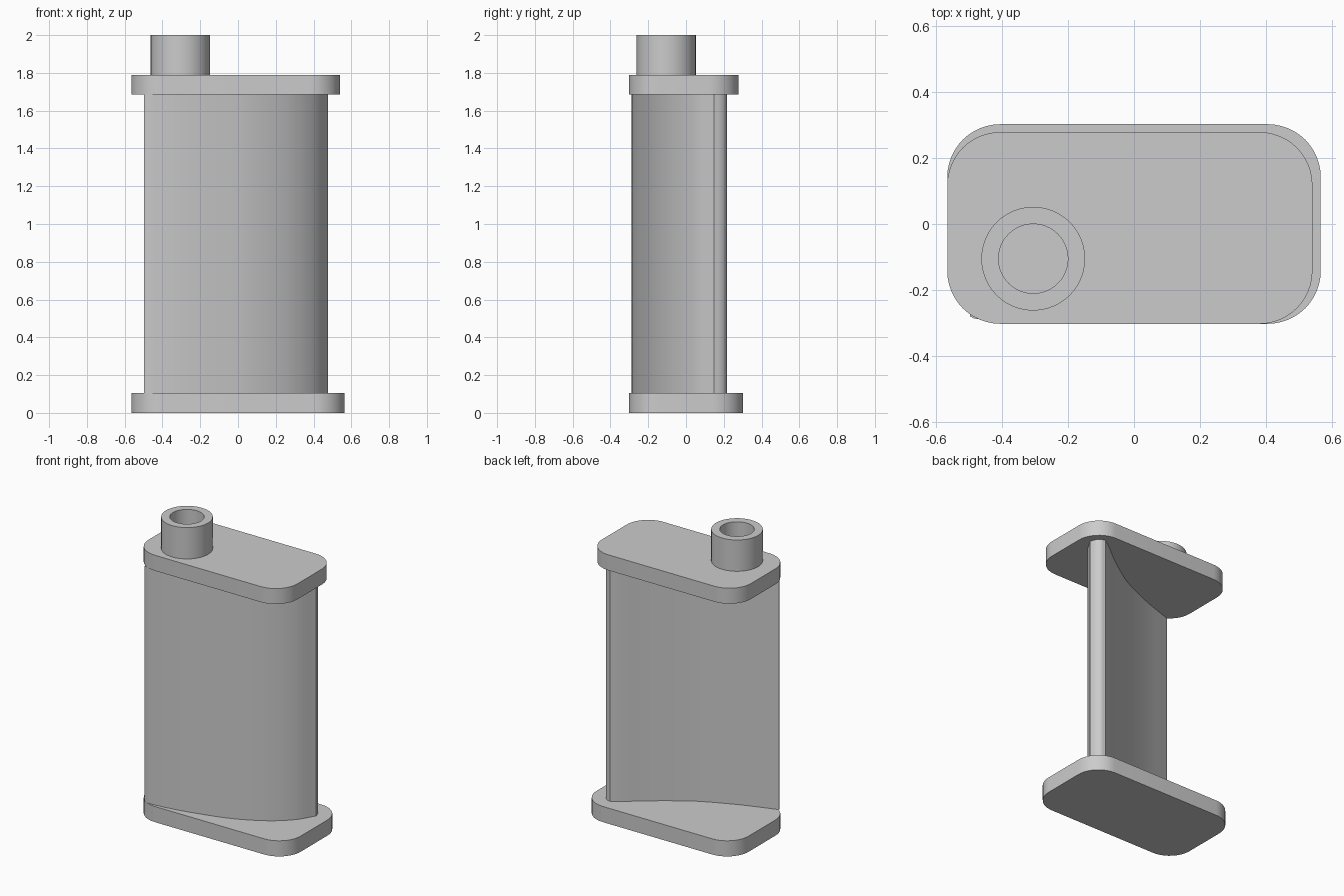
import bpy, bmesh
from math import cos, sin, pi, radians
from mathutils import Vector

if "Cube" in bpy.data.objects:
    bpy.data.objects.remove(bpy.data.objects["Cube"], do_unlink=True)

metal = bpy.data.materials.new("metal_grey")
metal.use_nodes = True
grey = (0.6, 0.6, 0.6, 1)
metal.diffuse_color = grey
metal.node_tree.nodes["Principled BSDF"].inputs["Base Color"].default_value = grey


def finish(name, bm):
    bmesh.ops.recalc_face_normals(bm, faces=bm.faces)
    mesh = bpy.data.meshes.new(name)
    bm.to_mesh(mesh)
    bm.free()
    mesh.materials.append(metal)
    obj = bpy.data.objects.new(name, mesh)
    bpy.context.collection.objects.link(obj)
    bpy.ops.object.select_all(action='DESELECT')
    obj.select_set(True)
    bpy.context.view_layer.objects.active = obj
    bpy.ops.object.shade_smooth_by_angle(angle=radians(30))
    return obj


def prism(name, outline, z0, z1):
    """Extrude a closed plan outline between two heights."""
    bm = bmesh.new()
    base = bm.faces.new([bm.verts.new((x, y, z0)) for x, y in outline])
    top = bmesh.ops.extrude_face_region(bm, geom=[base], use_keep_orig=True)
    moved = [v for v in top["geom"] if isinstance(v, bmesh.types.BMVert)]
    bmesh.ops.translate(bm, verts=moved, vec=(0, 0, z1 - z0))
    return finish(name, bm)


def rounded_rect(x0, x1, y0, y1, r, steps=12):
    centres = [(x1 - r, y1 - r), (x0 + r, y1 - r), (x0 + r, y0 + r), (x1 - r, y0 + r)]
    return [(cx + r * cos(a), cy + r * sin(a))
            for k, (cx, cy) in enumerate(centres)
            for a in [(k + i / steps) * pi / 2 for i in range(steps + 1)]]


def spline(points, steps=6):
    """Smooth open curve through the points."""
    p = [Vector(q) for q in points]
    p = [2 * p[0] - p[1]] + p + [2 * p[-1] - p[-2]]
    out = []
    for a, b, c, d in zip(p, p[1:], p[2:], p[3:]):
        for i in range(steps):
            t = i / steps
            out.append(0.5 * (2 * b + (c - a) * t + (2 * a - 5 * b + 4 * c - d) * t ** 2
                              + (3 * b - a - 3 * c + d) * t ** 3))
    return out


# End plates
prism("bottom_plate", rounded_rect(-0.565, 0.565, -0.302, 0.302, 0.16), 0, 0.105)
prism("top_plate", rounded_rect(-0.565, 0.54, -0.302, 0.278, 0.16), 1.686, 1.79)

# Curved blade: convex front, rounded nose, hollow back, pointed tail
front = [(-0.497, -0.28), (-0.46, -0.287), (-0.3, -0.27), (-0.13, -0.235),
         (0.08, -0.175), (0.27, -0.08), (0.4, 0.03), (0.476, 0.148)]
nose = [(0.476, 0.148), (0.463, 0.185), (0.442, 0.209), (0.412, 0.217)]
back = [(0.412, 0.217), (0.34, 0.168), (0.24, 0.088), (0.1, -0.012), (-0.04, -0.098),
        (-0.27, -0.198), (-0.497, -0.275)]
prism("blade", spline(front) + spline(nose) + spline(back) + [Vector(back[-1])], 0.105, 1.686)

# Hollow post: a closed ring section swept round its axis
bm = bmesh.new()
section = [(0.105, 1.79), (0.157, 1.79), (0.157, 2.0), (0.105, 2.0)]
n = 48
rings = [[bm.verts.new((-0.305 + r * cos(2 * pi * i / n), -0.105 + r * sin(2 * pi * i / n), z))
          for i in range(n)] for r, z in section]
for k, ring in enumerate(rings):
    nxt = rings[(k + 1) % len(rings)]
    for i in range(n):
        j = (i + 1) % n
        bm.faces.new((ring[i], ring[j], nxt[j], nxt[i]))
finish("hollow_post", bm)
